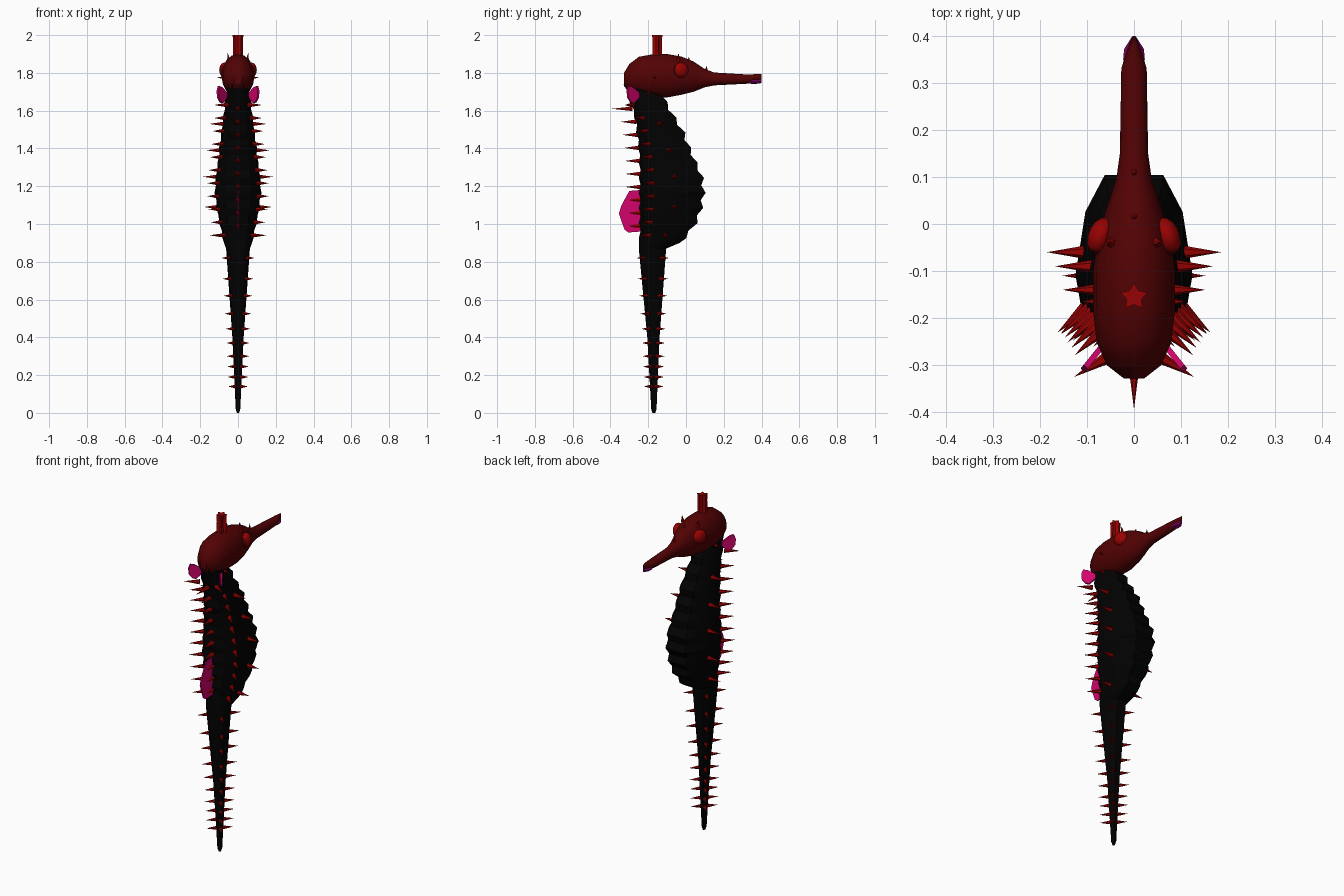
import bpy, bmesh, math
from mathutils import Matrix, Vector

cube = bpy.data.objects.get("Cube")
if cube:
    bpy.data.objects.remove(cube)


def material(name, rgb):
    m = bpy.data.materials.new(name)
    m.use_nodes = True
    m.diffuse_color = (*rgb, 1)
    m.node_tree.nodes["Principled BSDF"].inputs["Base Color"].default_value = (*rgb, 1)
    return m


BLACK = material("body black", (0.0005, 0.0005, 0.0005))
MAROON = material("head maroon", (0.085, 0.0005, 0.001))
RED = material("spine red", (0.31, 0.0005, 0.0005))
PINK = material("fin pink", (0.64, 0.001, 0.15))
PURPLE = material("mouth purple", (0.25, 0.001, 0.14))


def finish(bm, name, mats, angle=None):
    bmesh.ops.recalc_face_normals(bm, faces=bm.faces)
    mesh = bpy.data.meshes.new(name)
    bm.to_mesh(mesh)
    bm.free()
    for m in mats:
        mesh.materials.append(m)
    ob = bpy.data.objects.new(name, mesh)
    bpy.context.collection.objects.link(ob)
    if angle:
        bpy.ops.object.select_all(action='DESELECT')
        bpy.context.view_layer.objects.active = ob
        ob.select_set(True)
        bpy.ops.object.shade_smooth_by_angle(angle=math.radians(angle))


def loft(bm, rings):
    """Skin a list of equal point rings and cap both ends."""
    loops = [[bm.verts.new(p) for p in ring] for ring in rings]
    n = len(loops[0])
    for a, b in zip(loops, loops[1:]):
        for i in range(n):
            j = (i + 1) % n
            bm.faces.new((a[i], a[j], b[j], b[i]))
    bm.faces.new(loops[0])
    bm.faces.new(loops[-1])


# Body and tail: height, back edge, belly edge, half width
PROFILE = [
    (0, -.178, -.162, .006), (.02, -.184, -.156, .012), (.4, -.205, -.14, .03),
    (.87, -.25, -.105, .063), (.91, -.25, -.01, .078), (1, -.25, .06, .1),
    (1.08, -.25, .09, .115), (1.17, -.25, .105, .125), (1.25, -.25, .095, .12),
    (1.33, -.25, .06, .108), (1.41, -.255, .025, .1), (1.49, -.265, -.005, .09),
    (1.57, -.275, -.055, .08), (1.65, -.3, -.1, .07), (1.74, -.33, -.14, .055)]
SECTION = [(0, 0), (.55, .06), (.9, .2), (1, .4), (.83, .78), (.5, 1)]


def sample(z):
    for a, b in zip(PROFILE, PROFILE[1:]):
        if z <= b[0]:
            t = (z - a[0]) / (b[0] - a[0])
            return [p + (q - p) * t for p, q in zip(a, b)][1:]


def body_ring(z, groove=0):
    back, belly, w = sample(z)
    back, belly, w = back + groove * .5, belly - groove, w - groove * .3
    half = [(fx * w, back + t * (belly - back), z) for fx, t in SECTION]
    return half + [(-x, y, h) for x, y, h in half[:0:-1]]


levels = [(z, 0) for z in (0, .02, .2, .4, .65, .87, .9)]
levels += [(.925 + .04 * i, 0 if i % 2 == 0 else .02) for i in range(20)]
levels.append((1.74, 0))
bm = bmesh.new()
loft(bm, [body_ring(z, g) for z, g in levels])
finish(bm, "ridged_body_and_tail", [BLACK], 25)

# Head, snout and lower jaw: y, centre height, half width, half height
HEAD = [
    (-.328, 1.765, .022, .035), (-.30, 1.772, .058, .075), (-.25, 1.785, .08, .1),
    (-.18, 1.785, .087, .113), (-.1, 1.785, .087, .115), (-.02, 1.785, .076, .1),
    (.04, 1.78, .056, .08), (.1, 1.772, .037, .048), (.15, 1.768, .03, .034),
    (.33, 1.767, .027, .024), (.36, 1.773, .018, .02), (.4, 1.776, .002, .017)]
JAW = [(.33, 1.755, .018, .011), (.35, 1.754, .023, .012),
       (.372, 1.754, .021, .012), (.4, 1.757, .003, .011)]


def tube(name, rings, mat, sides):
    turns = [2 * math.pi * i / sides for i in range(sides)]
    bm = bmesh.new()
    loft(bm, [[(hw * math.cos(a), y, zc + hh * math.sin(a)) for a in turns]
              for y, zc, hw, hh in rings])
    finish(bm, name, [mat], 35)


tube("head_and_snout", HEAD, MAROON, 16)
tube("lower_jaw", JAW, PURPLE, 8)

# Eyes, turned to follow the cheeks, with dark rear lids
for side, label in ((1, "left"), (-1, "right")):
    bm = bmesh.new()
    bmesh.ops.create_uvsphere(bm, u_segments=14, v_segments=10, radius=1)
    turn = Matrix.Rotation(side * .35, 3, 'Z')
    for f in bm.faces:
        f.material_index = 1 if f.calc_center_median().y < -.78 else 0
    for v in bm.verts:
        v.co = Vector((side * .071, -.026, 1.815)) + turn @ (v.co * Vector((.027, .041, .04)))
    finish(bm, label + "_eye", [RED, MAROON], 40)

# Star-shaped crown
bm = bmesh.new()
rings = []
for z, r in ((1.87, .03), (1.96, .027), (2, .03)):
    radii = [r, r * .55] * 5
    rings.append([(s * math.sin(math.pi * i / 5), -.155 + s * math.cos(math.pi * i / 5), z)
                  for i, s in enumerate(radii)])
loft(bm, rings)
finish(bm, "star_crown", [RED])


# Fins: outlines given as distance along a direction and height
def fin(name, origin, direction, outline, thick):
    d = Vector(direction).normalized()
    across = Vector((-d.y, d.x, 0)) * thick / 2
    pts = [Vector(origin) + d * s + Vector((0, 0, z)) for s, z in outline]
    bm = bmesh.new()
    loft(bm, [[p - across for p in pts], [p + across for p in pts]])
    finish(bm, name, [PINK])


fin("back_fin", (0, -.24, 0), (0, -1, 0),
    [(0, 1.18), (.06, 1.175), (.085, 1.13), (.105, 1.09), (.115, 1.055),
     (.1, 1.01), (.085, .97), (.065, .955), (0, .96)], .007)
for side, label in ((1, "left"), (-1, "right")):
    fin(label + "_neck_fin", (side * .06, -.25, 1.685), (side * .6, -.75, 0),
        [(0, .01), (.045, .04), (.068, .045), (.078, .02), (.075, -.015),
         (.055, -.04), (.035, -.045), (0, -.015)], .012)


# Spines
def spine(bm, base, direction, length=.06, r=.014):
    d = Vector(direction).normalized()
    q = d.to_track_quat('Z', 'Y')
    base = Vector(base) - d * .01
    ring = [bm.verts.new(base + q @ Vector((r * math.cos(a), r * math.sin(a), 0)))
            for a in (2 * math.pi * i / 6 for i in range(6))]
    tip = bm.verts.new(base + d * (length + .01))
    for i in range(6):
        bm.faces.new((ring[i], ring[(i + 1) % 6], tip))
    bm.faces.new(ring)


# Back spines: two corner rows and a centre row that runs through the fin
bm = bmesh.new()
for i in range(11):
    z = 1.63 - .069 * i
    back, belly, w = sample(z)
    fy, out = (.03, (.86, -.5, 0)) if i == 0 else (.2, (.74, -.67, 0))
    for s in (1, -1):
        spine(bm, (s * w * .87, back + fy * (belly - back), z), (s * out[0], out[1], 0), .075)
    if i < 10:
        spine(bm, (0, back, z - .02), (0, -1, 0), .1 if i == 0 else .072, .014)
finish(bm, "back_spines", [RED])

bm = bmesh.new()
for z, y in ((1.53, -.14), (1.39, -.09), (1.25, -.06), (1.09, -.06), (.94, -.11)):
    w = sample(z)[2]
    for s in (1, -1):
        spine(bm, (s * w * .96, y, z), (s, 0, 0), .07)
finish(bm, "side_spines", [RED])

# Tail spines point diagonally from the four corners
bm = bmesh.new()
for z in (.82, .71, .62, .525, .445, .37, .30, .245, .19, .14):
    back, belly, w = sample(z)
    for s in (1, -1):
        for t, fx, fy in ((-1, .8, .17), (1, .75, .85)):
            spine(bm, (s * w * fx, back + fy * (belly - back), z), (s, t, 0), .055, .012)
finish(bm, "tail_spines", [RED])

bm = bmesh.new()
spine(bm, (0, .11, 1.812), (0, -.15, 1), .03, .01)
spine(bm, (0, .015, 1.87), (0, 0, 1), .015, .01)
for s in (1, -1):
    spine(bm, (s * .05, -.04, 1.875), (s * .15, 0, 1), .03, .011)
    spine(bm, (s * .083, -.165, 1.775), (s, 0, 0), .028, .01)
    spine(bm, (s * .062, -.2, 1.69), (s, 0, 0), .02, .01)
finish(bm, "head_spines", [RED])
